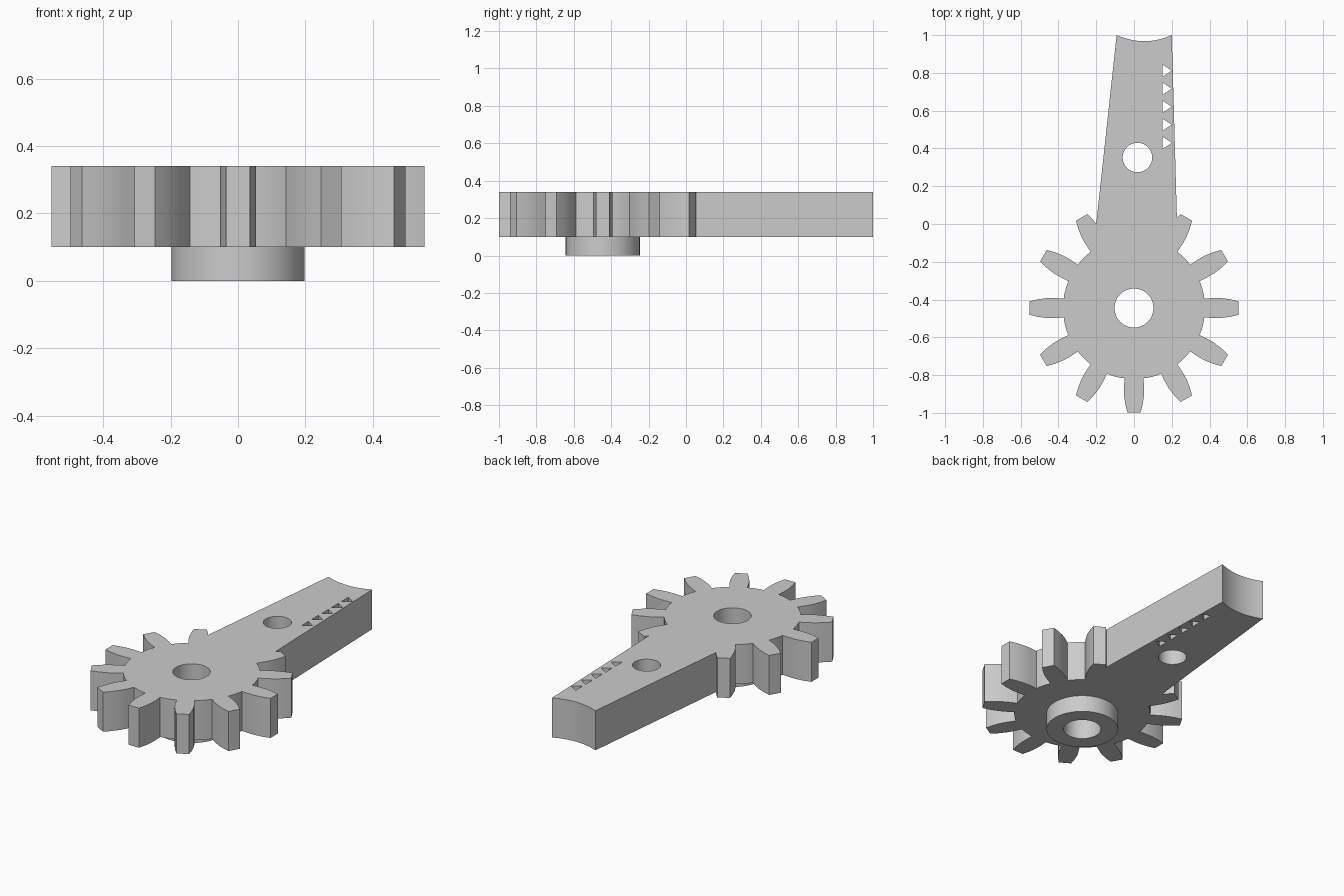
import bpy, bmesh
from math import sin, cos, pi, asin, radians
from mathutils import Vector, Matrix

cube = bpy.data.objects.get("Cube")
if cube:
    bpy.data.objects.remove(cube, do_unlink=True)

TEETH = 12
ROOT = 0.376
PLATE_BOTTOM, PLATE_TOP = 0.1, 0.34
CENTRE = Vector((0, -0.445))

grey = bpy.data.materials.new("plain_grey")
grey.use_nodes = True
grey.diffuse_color = (0.6, 0.6, 0.6, 1)
grey.node_tree.nodes["Principled BSDF"].inputs["Base Color"].default_value = grey.diffuse_color


def prism(name, outline, bottom, top):
    """Extrude a flat outline into a solid object."""
    bm = bmesh.new()
    face = bm.faces.new([bm.verts.new((p[0], p[1], bottom)) for p in outline])
    moved = bmesh.ops.extrude_face_region(bm, geom=[face])["geom"]
    bmesh.ops.translate(bm, vec=(0, 0, top - bottom),
                        verts=[v for v in moved if isinstance(v, bmesh.types.BMVert)])
    bmesh.ops.recalc_face_normals(bm, faces=bm.faces)
    mesh = bpy.data.meshes.new(name)
    bm.to_mesh(mesh)
    bm.free()
    mesh.materials.append(grey)
    obj = bpy.data.objects.new(name, mesh)
    bpy.context.collection.objects.link(obj)
    return obj


def circle(centre, radius, sides=64):
    return [Vector(centre) + Vector((cos(a), sin(a))) * radius
            for a in (2 * pi * i / sides for i in range(sides))]


def combine(target, tool, operation):
    """Apply a boolean and remove its tool."""
    tool.hide_render = True
    mod = target.modifiers.new(operation.title(), 'BOOLEAN')
    mod.operation, mod.solver, mod.object = operation, 'EXACT', tool
    bpy.context.view_layer.objects.active = target
    bpy.ops.object.modifier_apply(modifier=mod.name)
    bpy.data.objects.remove(tool, do_unlink=True)


# Gear outline: tooth flank as (radius along tooth, half width), then root arc
flank = [(ROOT - 0.004, 0.05), (0.42, 0.053), (0.46, 0.053), (0.51, 0.046), (0.554, 0.035)]
tooth = [Vector((r, -w)) for r, w in flank] + [Vector((r, w)) for r, w in reversed(flank)]
gap_start = asin(0.05 / ROOT)
gap = 2 * pi / TEETH - 2 * gap_start
root_arc = [Vector((cos(a), sin(a))) * ROOT
            for a in (gap_start + gap * i / 5 for i in range(1, 5))]
gear_outline = []
for i in range(TEETH):
    turn = Matrix.Rotation(2 * pi * i / TEETH, 2)
    gear_outline += [CENTRE + turn @ p for p in tooth + root_arc]
gear = prism("gear_with_arm", gear_outline, PLATE_BOTTOM, PLATE_TOP)

# Tapered arm with a concave end
left, right, dip = -0.092, 0.2, 0.032
end = []
for i in range(17):
    t = i / 16
    end.append((right + (left - right) * t, 1 - dip * (1 - (2 * t - 1) ** 2)))
arm_outline = [(-0.2, 0), (-0.17, -0.25), (0.17, -0.25), (0.228, 0)] + end
arm = prism("arm", arm_outline, PLATE_BOTTOM, PLATE_TOP)
combine(gear, arm, 'UNION')

# Round hub under the gear
hub = prism("hub", circle(CENTRE, 0.198), 0, PLATE_BOTTOM + 0.05)
combine(gear, hub, 'UNION')

# Axle hole and pivot hole
for centre, radius in ((CENTRE, 0.103), ((0.018, 0.352), 0.078)):
    combine(gear, prism("hole_cutter", circle(centre, radius), -0.1, 0.5), 'DIFFERENCE')

# Row of triangular slots along the right edge of the arm
for i in range(5):
    y = 0.43 + 0.0955 * i
    slot = prism("slot_cutter", [(0.15, y - 0.033), (0.2, y), (0.15, y + 0.033)], -0.1, 0.5)
    combine(gear, slot, 'DIFFERENCE')

bpy.ops.object.select_all(action='DESELECT')
gear.select_set(True)
bpy.context.view_layer.objects.active = gear
bpy.ops.object.shade_smooth_by_angle(angle=radians(25))
